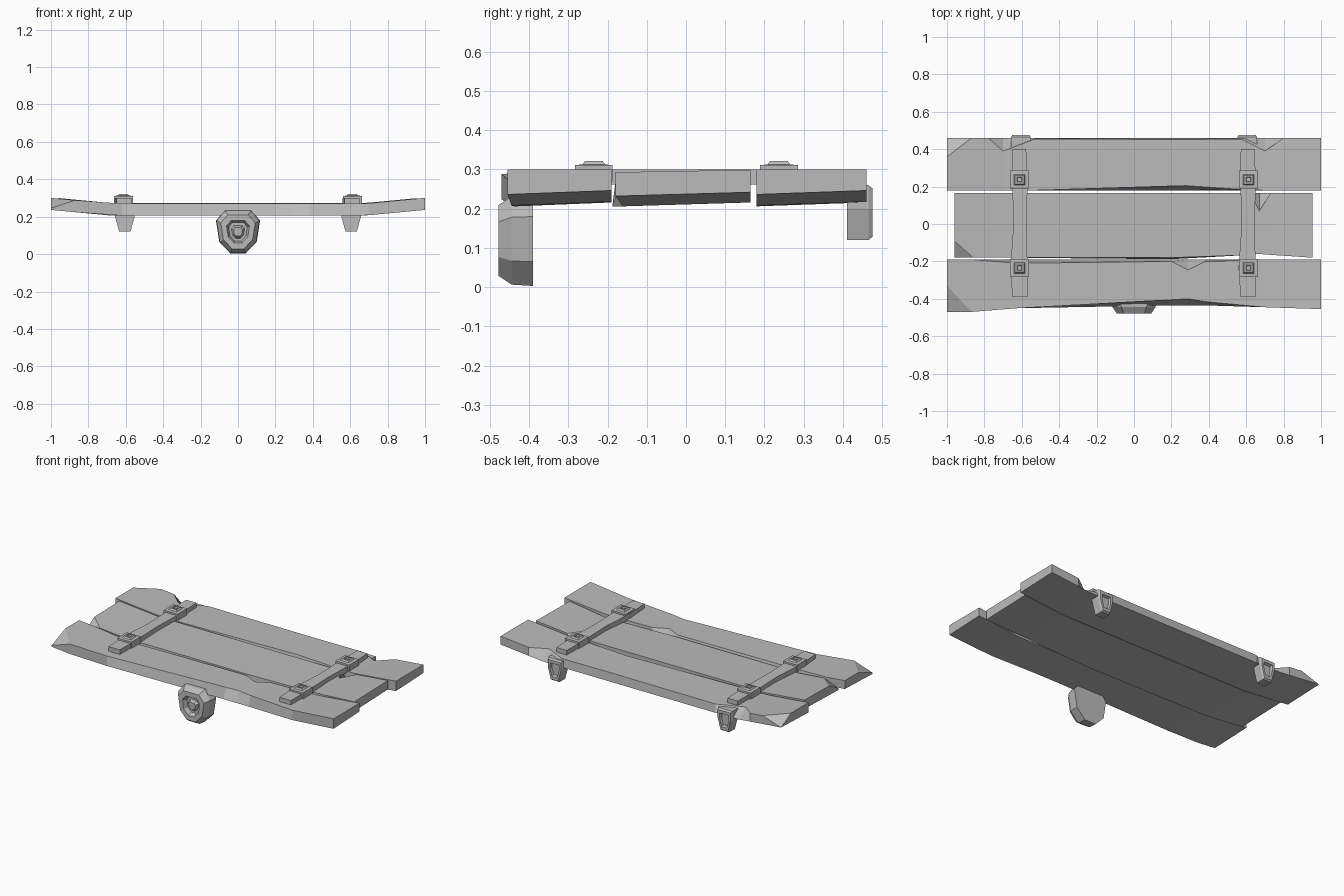
import bpy, bmesh
from mathutils import Vector

cube = bpy.data.objects.get("Cube")
if cube:
    bpy.data.objects.remove(cube)

grey = bpy.data.materials.new("weathered grey")
grey.use_nodes = True
grey.diffuse_color = (0.5, 0.5, 0.5, 1)
grey.node_tree.nodes["Principled BSDF"].inputs["Base Color"].default_value = (0.5, 0.5, 0.5, 1)


def finish(name, bm):
    bmesh.ops.recalc_face_normals(bm, faces=bm.faces)
    mesh = bpy.data.meshes.new(name)
    bm.to_mesh(mesh)
    bm.free()
    mesh.materials.append(grey)
    obj = bpy.data.objects.new(name, mesh)
    bpy.context.collection.objects.link(obj)
    return obj


def loft(name, loops, cuts=()):
    """Skin closed loops in order, cap both ends, then slice off chipped corners."""
    bm = bmesh.new()
    rings = [[bm.verts.new(p) for p in loop] for loop in loops]
    for a, b in zip(rings, rings[1:]):
        for i in range(len(a)):
            j = (i + 1) % len(a)
            bm.faces.new((a[i], a[j], b[j], b[i]))
    bm.faces.new(rings[0])
    bm.faces.new(rings[-1])
    bmesh.ops.recalc_face_normals(bm, faces=bm.faces)
    for p, q, r in cuts:
        p, q, r = Vector(p), Vector(q), Vector(r)
        normal = (q - p).cross(r - p)
        if normal.dot(p) < 0:
            normal.negate()
        geom = bm.verts[:] + bm.edges[:] + bm.faces[:]
        bmesh.ops.bisect_plane(bm, geom=geom, plane_co=p, plane_no=normal, clear_outer=True)
        bmesh.ops.holes_fill(bm, edges=[e for e in bm.edges if e.is_boundary])
    return finish(name, bm)


def plank(name, stations, tilt=0.0, cuts=()):
    """Stations: x, front y low, front y high, back y high, back y low."""
    loops = []
    for x, fl, fh, bh, bl in stations:
        lift = max(0, abs(x) - 0.68) * 0.095
        low, high = 0.21 + lift, 0.27 + lift
        loops.append([(x, fl, low - 0.004), (x, fh, high - tilt),
                      (x, bh, high + tilt), (x, bl, low + 0.006)])
    return loft(name, loops, cuts)


def stack(name, outline, steps, place):
    """Concentric copies of an outline: steps are (scale, depth)."""
    cx = sum(p[0] for p in outline) / len(outline)
    cy = (max(p[1] for p in outline) + min(p[1] for p in outline)) / 2
    return loft(name, [[place(cx + (u - cx) * s, cy + (v - cy) * s, d)
                        for u, v in outline] for s, d in steps])


# Three warped planks with worn edges
plank("front_plank", [
    (-1, -.47, -.47, -.19, -.19),
    (-.87, -.47, -.47, -.19, -.19),
    (-.62, -.45, -.45, -.21, -.19),
    (.2, -.435, -.405, -.2, -.19),
    (.29, -.435, -.4, -.245, -.19),
    (.38, -.435, -.415, -.2, -.19),
    (.7, -.445, -.445, -.19, -.19),
    (1, -.455, -.455, -.19, -.19)],
    cuts=[((-1, -.33, .3), (-.87, -.47, .288), (-1, -.47, .245))])
plank("middle_plank", [
    (-.96, -.18, -.18, .165, .165),
    (-.68, -.18, -.18, .165, .165),
    (.2, -.188, -.18, .165, .165),
    (.62, -.165, -.165, .165, .165),
    (.67, -.16, -.16, .07, .165),
    (.73, -.165, -.165, .165, .165),
    (.955, -.18, -.18, .165, .165)], tilt=0.003,
    cuts=[((-.96, -.09, .296), (-.86, -.18, .284), (-.96, -.18, .245))])
plank("back_plank", [
    (-1, .18, .18, .46, .46),
    (-.78, .18, .18, .46, .46),
    (-.7, .18, .18, .39, .46),
    (-.53, .18, .18, .455, .46),
    (.28, .18, .205, .452, .46),
    (.57, .18, .185, .455, .46),
    (.7, .18, .18, .39, .46),
    (.8, .18, .18, .46, .46),
    (1, .18, .18, .46, .46)],
    cuts=[((-1, .36, .3), (-.87, .46, .288), (-1, .46, .245))])

SQUARE = [(-.05, -.048), (.05, -.048), (.05, .048), (-.05, .048)]
SHIELD = [(-.052, .26), (.052, .26), (.052, .2), (.03, .12), (-.03, .12), (-.052, .2)]
KNOB = [(-.07, .235), (.07, .235), (.118, .18), (.1, .065),
        (.04, .003), (-.04, .003), (-.1, .065), (-.118, .18)]

for side, sx in (("right", -1), ("left", 1)):
    # Cross strap, slightly uneven in width
    loft(side + "_strap", [
        [(sx * .61 + dx - w, y, .262), (sx * .61 + dx + w, y, .262),
         (sx * .61 + dx + w, y, .3), (sx * .61 + dx - w, y, .3)]
        for y, dx, w in ((-.39, 0, .04), (-.235, -.005, .046), (0, 0, .034),
                         (.235, 0, .042), (.4, -.003, .036))])
    # Square bolts with a hollow head
    for end, y in (("front", -.235), ("back", .237)):
        stack(f"{side}_{end}_bolt", SQUARE,
              [(1, .27), (1, .311), (.6, .313), (.46, .322), (.28, .322), (.22, .313)],
              lambda u, v, d: (sx * .612 + u, y + v, d))
    # Tapered hinge lug with a sunken panel on the outer face
    stack(side + "_hinge_lug", SHIELD,
          [(1, .41), (1, .465), (.88, .476), (.6, .476), (.5, .462)],
          lambda u, v, d: (sx * .605 + u, d, v))

# Faceted latch knob with sunken ring and centre stud
stack("latch_knob", KNOB,
      [(1, -.39), (.97, -.445), (.78, -.478), (.52, -.478),
       (.42, -.45), (.3, -.45), (.2, -.47)],
      lambda u, v, d: (u, d, v))
